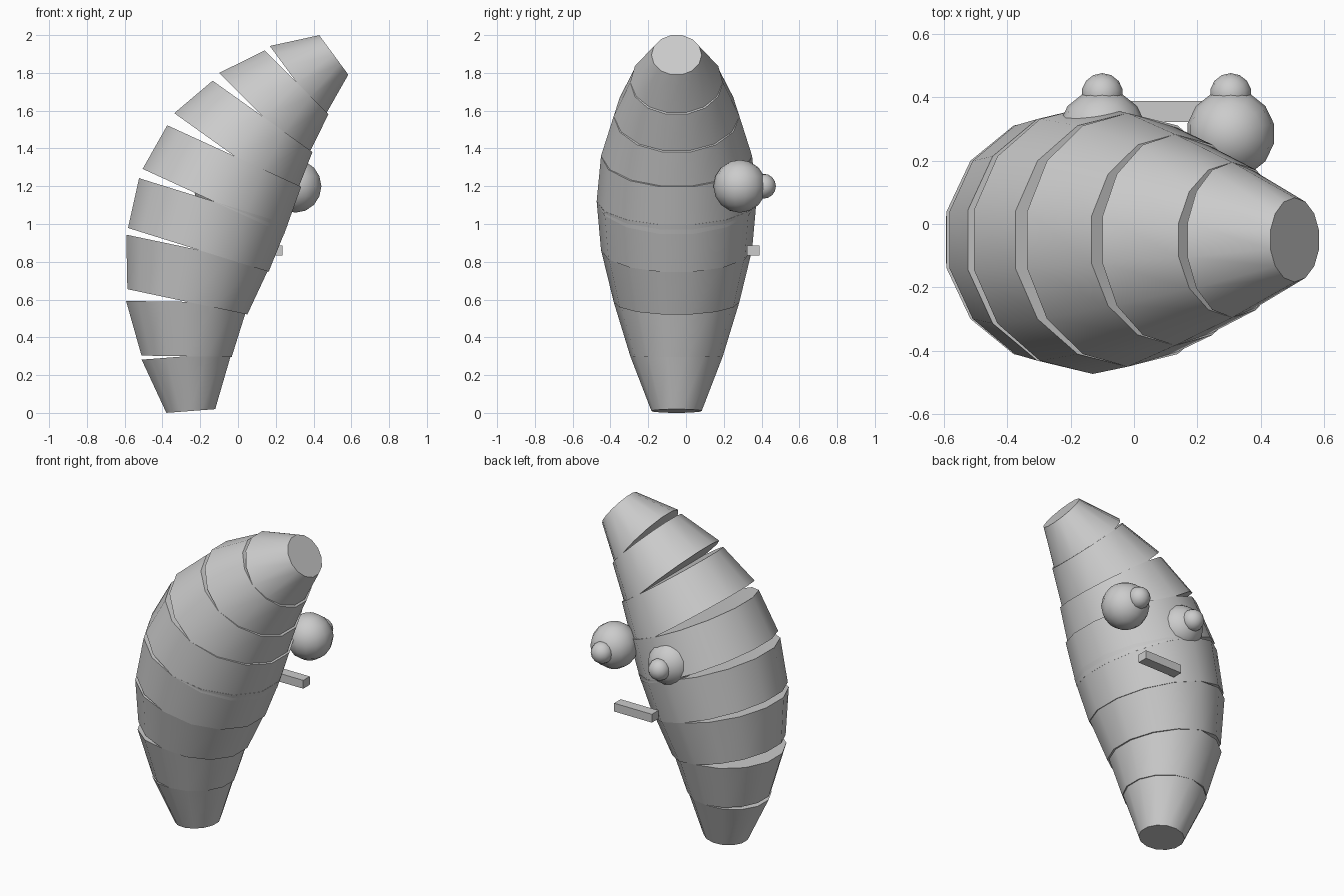
import bpy, bmesh, math
from mathutils import Matrix, Vector

if "Cube" in bpy.data.objects:
    bpy.data.objects.remove(bpy.data.objects["Cube"])

grey = bpy.data.materials.new("plain grey")
grey.diffuse_color = (0.6, 0.6, 0.6, 1)
grey.use_nodes = True
grey.node_tree.nodes["Principled BSDF"].inputs["Base Color"].default_value = grey.diffuse_color


def finish(bm, name, smooth=True):
    me = bpy.data.meshes.new(name)
    bmesh.ops.recalc_face_normals(bm, faces=bm.faces)
    bm.to_mesh(me)
    bm.free()
    me.materials.append(grey)
    ob = bpy.data.objects.new(name, me)
    bpy.context.collection.objects.link(ob)
    if smooth:
        bpy.ops.object.select_all(action='DESELECT')
        ob.select_set(True)
        bpy.context.view_layer.objects.active = ob
        bpy.ops.object.shade_smooth_by_angle(angle=math.radians(40))
    return ob


# Body: a curved chain of closed tapered rings, each tilted to follow the spine
SIDES = 14
BODY_Y = -0.05
spine = [(-0.25, 0.01), (-0.272, 0.30), (-0.268, 0.588), (-0.21, 0.863), (-0.13, 1.12),
         (-0.02, 1.36), (0.13, 1.57), (0.31, 1.75), (0.507, 1.895)]
radii = [0.133, 0.245, 0.333, 0.40, 0.423, 0.40, 0.333, 0.245, 0.133]

for i in range(len(spine) - 1):
    a = Vector((spine[i][0], BODY_Y, spine[i][1]))
    b = Vector((spine[i + 1][0], BODY_Y, spine[i + 1][1]))
    axis = b - a
    across = Vector((axis.z, 0, -axis.x)).normalized()
    depth = Vector((0, 1, 0))
    bm = bmesh.new()
    rings = []
    for centre, r in ((a, radii[i]), (b, radii[i + 1])):
        ring = []
        for k in range(SIDES):
            t = math.pi / 2 + 2 * math.pi * k / SIDES
            ring.append(bm.verts.new(centre + r * (math.cos(t) * across + math.sin(t) * depth)))
        rings.append(ring)
    for k in range(SIDES):
        n = (k + 1) % SIDES
        bm.faces.new((rings[0][k], rings[0][n], rings[1][n], rings[1][k]))
    bm.faces.new(rings[0])
    bm.faces.new(rings[1])
    finish(bm, f"body_segment_{i + 1}")


# Eyes and pupils on the back
def ball(name, centre, r):
    bm = bmesh.new()
    bmesh.ops.create_uvsphere(bm, u_segments=14, v_segments=8, radius=r,
                              matrix=Matrix.Translation(centre))
    ob = finish(bm, name, smooth=False)
    ob.data.polygons.foreach_set("use_smooth", [True] * len(ob.data.polygons))


for side, x in (("left", -0.1), ("right", 0.305)):
    ball(f"{side}_eye", (x, 0.285, 1.2), 0.14)
    ball(f"{side}_pupil", (x, 0.41, 1.2), 0.066)

# Mouth bar
bm = bmesh.new()
bmesh.ops.create_cube(bm, size=1, matrix=Matrix.Translation((0.102, 0.355, 0.86))
                      @ Matrix.Diagonal((0.266, 0.066, 0.053, 1)))
finish(bm, "mouth", smooth=False)
